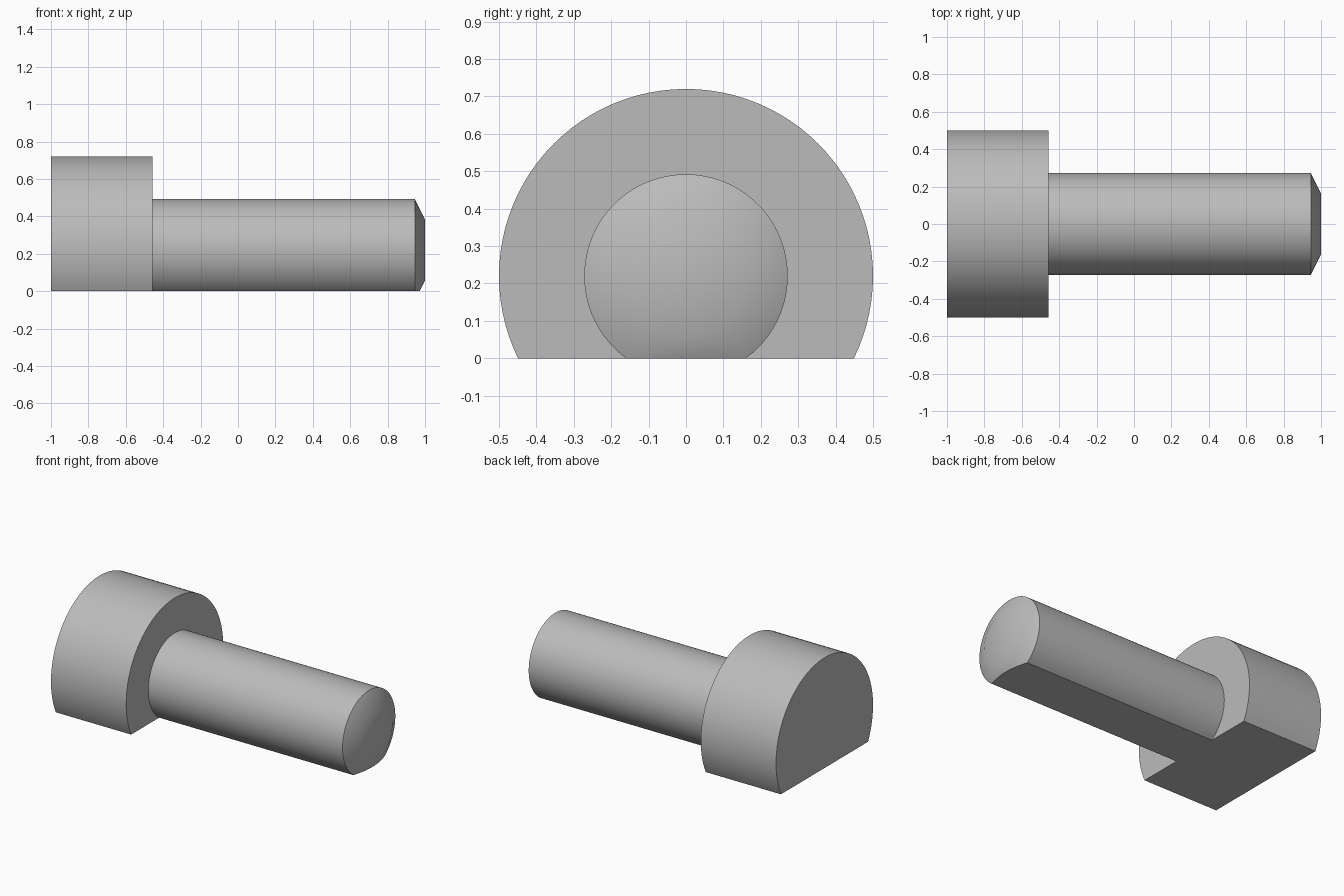
import bpy
import bmesh
import math
from mathutils import Matrix, Vector

cube = bpy.data.objects.get("Cube")
if cube:
    bpy.data.objects.remove(cube, do_unlink=True)

SEGMENTS = 96
AXIS_HEIGHT = 0.22

# Plain grey metal
metal = bpy.data.materials.new("grey_metal")
metal.use_nodes = True
grey = (0.5, 0.5, 0.5, 1)
metal.diffuse_color = grey
metal.node_tree.nodes["Principled BSDF"].inputs["Base Color"].default_value = grey

# Half profile (x, radius): head, shoulder, shank, chamfered tip
profile = [(-1, 0.5), (-0.457, 0.5), (-0.457, 0.272), (0.945, 0.272), (1, 0.163)]

bm = bmesh.new()
rings = []
for x, radius in profile:
    ring = []
    for i in range(SEGMENTS):
        a = 2 * math.pi * i / SEGMENTS
        ring.append(bm.verts.new((x, radius * math.cos(a),
                                  AXIS_HEIGHT + radius * math.sin(a))))
    rings.append(ring)
for near, far in zip(rings, rings[1:]):
    for i in range(SEGMENTS):
        j = (i + 1) % SEGMENTS
        bm.faces.new((near[i], near[j], far[j], far[i]))
bm.faces.new(rings[0])
bm.faces.new(rings[-1])

# Flat underside: slice at the ground and close the opening
cut = bmesh.ops.bisect_plane(bm, geom=bm.verts[:] + bm.edges[:] + bm.faces[:],
                             plane_co=Vector((0, 0, 0)), plane_no=Vector((0, 0, 1)),
                             clear_inner=True)
rim = [e for e in bm.edges if e.is_boundary]
bmesh.ops.contextual_create(bm, geom=rim)
bmesh.ops.recalc_face_normals(bm, faces=bm.faces[:])

mesh = bpy.data.meshes.new("flat_sided_bolt")
bm.to_mesh(mesh)
bm.free()
bolt = bpy.data.objects.new("flat_sided_bolt", mesh)
bpy.context.collection.objects.link(bolt)
mesh.materials.append(metal)

# Smooth round walls, crisp rims
bpy.ops.object.select_all(action="DESELECT")
bolt.select_set(True)
bpy.context.view_layer.objects.active = bolt
bpy.ops.object.shade_smooth_by_angle(angle=math.radians(30))
